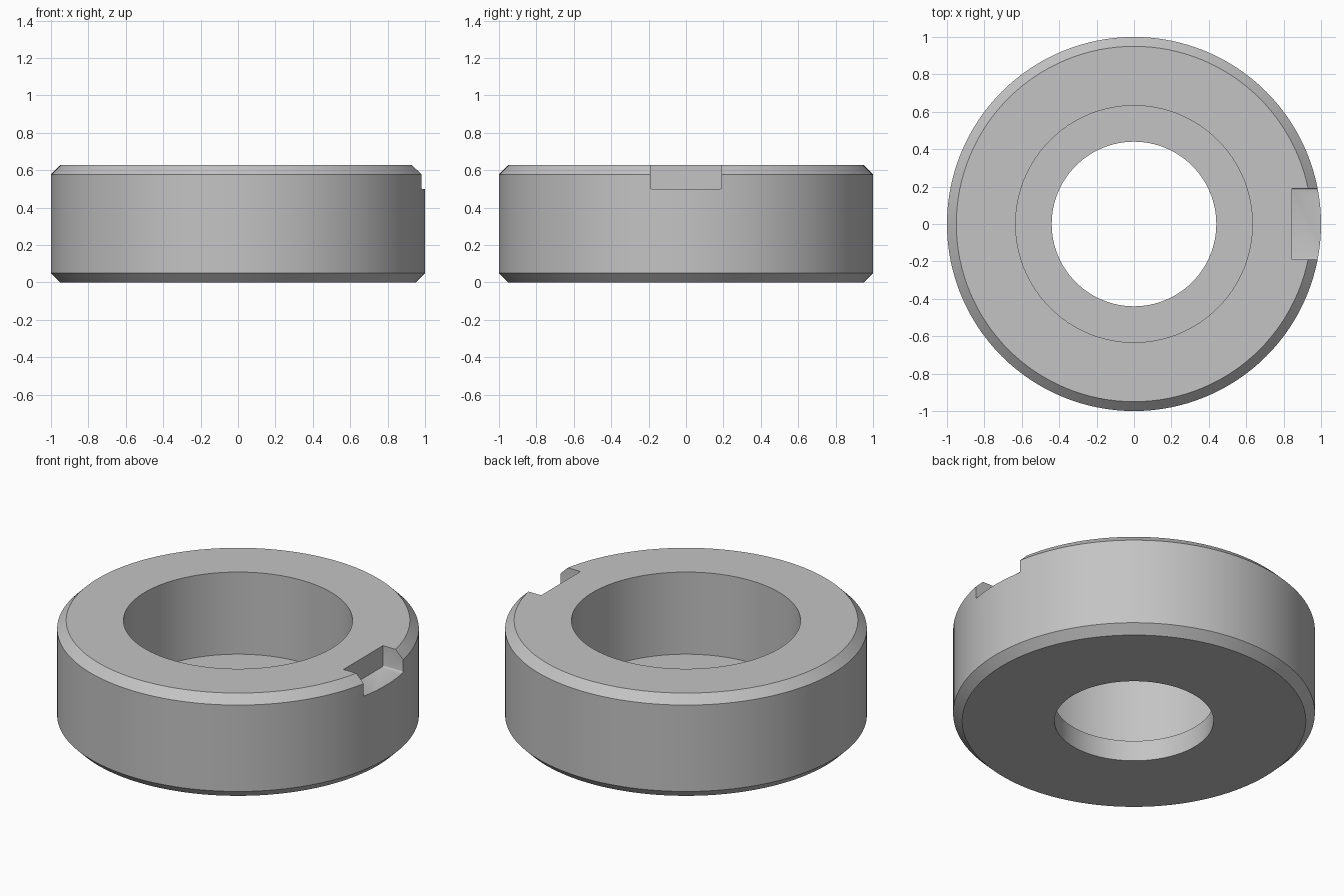
import bpy, bmesh, math
from mathutils import Matrix

cube = bpy.data.objects.get("Cube")
if cube:
    bpy.data.objects.remove(cube, do_unlink=True)

SEGMENTS = 128
HEIGHT = 0.627
CHAMFER = 0.05

steel = bpy.data.materials.new("grey_steel")
steel.use_nodes = True
grey = (0.55, 0.55, 0.55, 1)
steel.diffuse_color = grey
steel.node_tree.nodes["Principled BSDF"].inputs["Base Color"].default_value = grey


def make_object(name, bm):
    bmesh.ops.recalc_face_normals(bm, faces=bm.faces)
    mesh = bpy.data.meshes.new(name)
    bm.to_mesh(mesh)
    bm.free()
    mesh.materials.append(steel)
    obj = bpy.data.objects.new(name, mesh)
    bpy.context.collection.objects.link(obj)
    return obj


# Collar: closed radius/height profile with chamfers and a stepped bore
profile = [
    (0.44, 0), (1 - CHAMFER, 0), (1, CHAMFER),
    (1, HEIGHT - CHAMFER), (1 - CHAMFER, HEIGHT),
    (0.633, HEIGHT), (0.633, 0.126), (0.44, 0.126),
]
bm = bmesh.new()
rings = []
for i in range(SEGMENTS):
    a = math.tau * i / SEGMENTS
    rings.append([bm.verts.new((r * math.cos(a), r * math.sin(a), z)) for r, z in profile])
for i, ring in enumerate(rings):
    following = rings[(i + 1) % SEGMENTS]
    for j in range(len(profile)):
        k = (j + 1) % len(profile)
        bm.faces.new((ring[j], following[j], following[k], ring[k]))
collar = make_object("collar", bm)

# Notch cutter: box with slightly rounded lower corners
bm = bmesh.new()
bmesh.ops.create_cube(bm, size=1, matrix=Matrix.Translation((1.045, 0, 0.7))
                      @ Matrix.Diagonal((0.4, 0.38, 0.4, 1)))
lower = [e for e in bm.edges
         if all(v.co.z < 0.6 for v in e.verts)
         and abs(e.verts[0].co.x - e.verts[1].co.x) > 0.1]
bmesh.ops.bevel(bm, geom=lower, offset=0.008, segments=3, profile=0.5, affect='EDGES')
cutter = make_object("notch_cutter", bm)
cutter.hide_render = True
cutter.hide_set(True)

# Cut the notch into the rim and apply it
cut = collar.modifiers.new("notch", 'BOOLEAN')
cut.operation = 'DIFFERENCE'
cut.solver = 'EXACT'
cut.object = cutter
bpy.ops.object.select_all(action='DESELECT')
collar.select_set(True)
bpy.context.view_layer.objects.active = collar
bpy.ops.object.modifier_apply(modifier=cut.name)
bpy.data.objects.remove(cutter, do_unlink=True)
bpy.ops.object.shade_smooth_by_angle(angle=math.radians(30))
